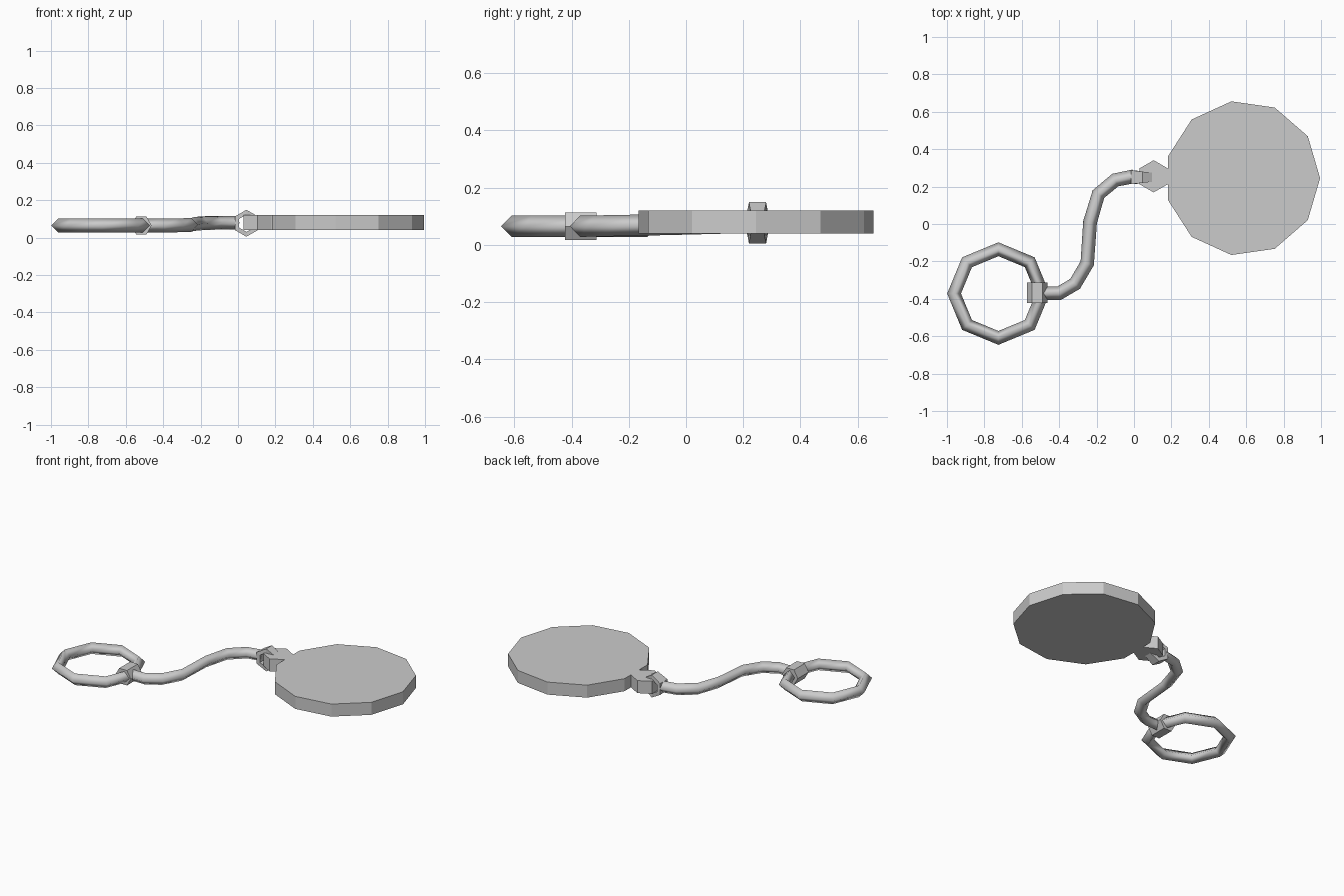
import bpy
import bmesh
from math import pi, cos, sin
from mathutils import Matrix

default = bpy.data.objects.get("Cube")
if default:
    bpy.data.objects.remove(default, do_unlink=True)

GREY = (0.6, 0.6, 0.6, 1)
metal = bpy.data.materials.new("grey_metal")
metal.use_nodes = True
metal.diffuse_color = GREY
metal.node_tree.nodes["Principled BSDF"].inputs["Base Color"].default_value = GREY


def add_object(name, bm):
    mesh = bpy.data.meshes.new(name)
    bmesh.ops.recalc_face_normals(bm, faces=bm.faces)
    bm.to_mesh(mesh)
    bm.free()
    obj = bpy.data.objects.new(name, mesh)
    mesh.materials.append(metal)
    bpy.context.collection.objects.link(obj)
    return obj


def prism(name, sides, radius, depth, location, turn):
    bm = bmesh.new()
    bmesh.ops.create_cone(bm, cap_ends=True, segments=sides, radius1=radius,
                          radius2=radius, depth=depth,
                          matrix=Matrix.Translation(location) @ turn)
    return add_object(name, bm)


# Fob disc, with one corner pointing to +x, and its lug
prism("fob_disc", 11, 0.415, 0.08, (0.58, 0.245, 0.08), Matrix.Rotation(-pi / 2, 4, "Z"))
prism("fob_lug", 6, 0.086, 0.08, (0.105, 0.255, 0.08), Matrix.Identity(4))
bm = bmesh.new()
bmesh.ops.create_cube(bm, size=1, matrix=Matrix.Translation((0.19, 0.255, 0.08))
                      @ Matrix.Diagonal((0.06, 0.086, 0.08, 1)))
add_object("lug_neck", bm)

# Hexagonal link through the lug, narrowing towards the fob
bm = bmesh.new()
loops = []
for i in range(6):
    a = pi / 6 + i * pi / 3
    half = 0.03 - 0.008 * cos(a)
    loops.append([bm.verts.new((0.045 + r * cos(a), 0.25 + s * half, 0.077 + r * sin(a)))
                  for r, s in ((0.072, -1), (0.072, 1), (0.046, 1), (0.046, -1))])
for i in range(6):
    a, b = loops[i], loops[(i + 1) % 6]
    for j in range(4):
        k = (j + 1) % 4
        bm.faces.new((a[j], a[k], b[k], b[j]))
add_object("connecting_link", bm)

# Wavy strap with a diamond section
path = [(-0.50, -0.37, 0.065), (-0.40, -0.37, 0.065), (-0.315, -0.32, 0.066),
        (-0.25, -0.21, 0.068), (-0.235, 0.01, 0.073), (-0.19, 0.16, 0.077),
        (-0.10, 0.235, 0.08), (0.0, 0.255, 0.08)]
curve = bpy.data.curves.new("strap", "CURVE")
curve.dimensions = "3D"
curve.bevel_depth = 0.037
curve.bevel_resolution = 0
curve.use_fill_caps = True
spline = curve.splines.new("POLY")
spline.points.add(len(path) - 1)
for point, co in zip(spline.points, path):
    point.co = (*co, 1)
spline.use_smooth = True
curve.materials.append(metal)
strap = bpy.data.objects.new("strap", curve)
bpy.context.collection.objects.link(strap)

# Eight-sided key ring with a diamond section
bpy.ops.mesh.primitive_torus_add(major_segments=8, minor_segments=4, major_radius=0.237,
                                 minor_radius=0.037, location=(-0.725, -0.372, 0.065))
ring = bpy.context.object
ring.name = "key_ring"
ring.data.materials.append(metal)
bpy.ops.object.shade_smooth()

# Sleeve joining strap and ring
prism("ring_sleeve", 6, 0.055, 0.11, (-0.517, -0.367, 0.065),
      Matrix.Rotation(pi / 2, 4, "X") @ Matrix.Rotation(pi / 2, 4, "Z"))
